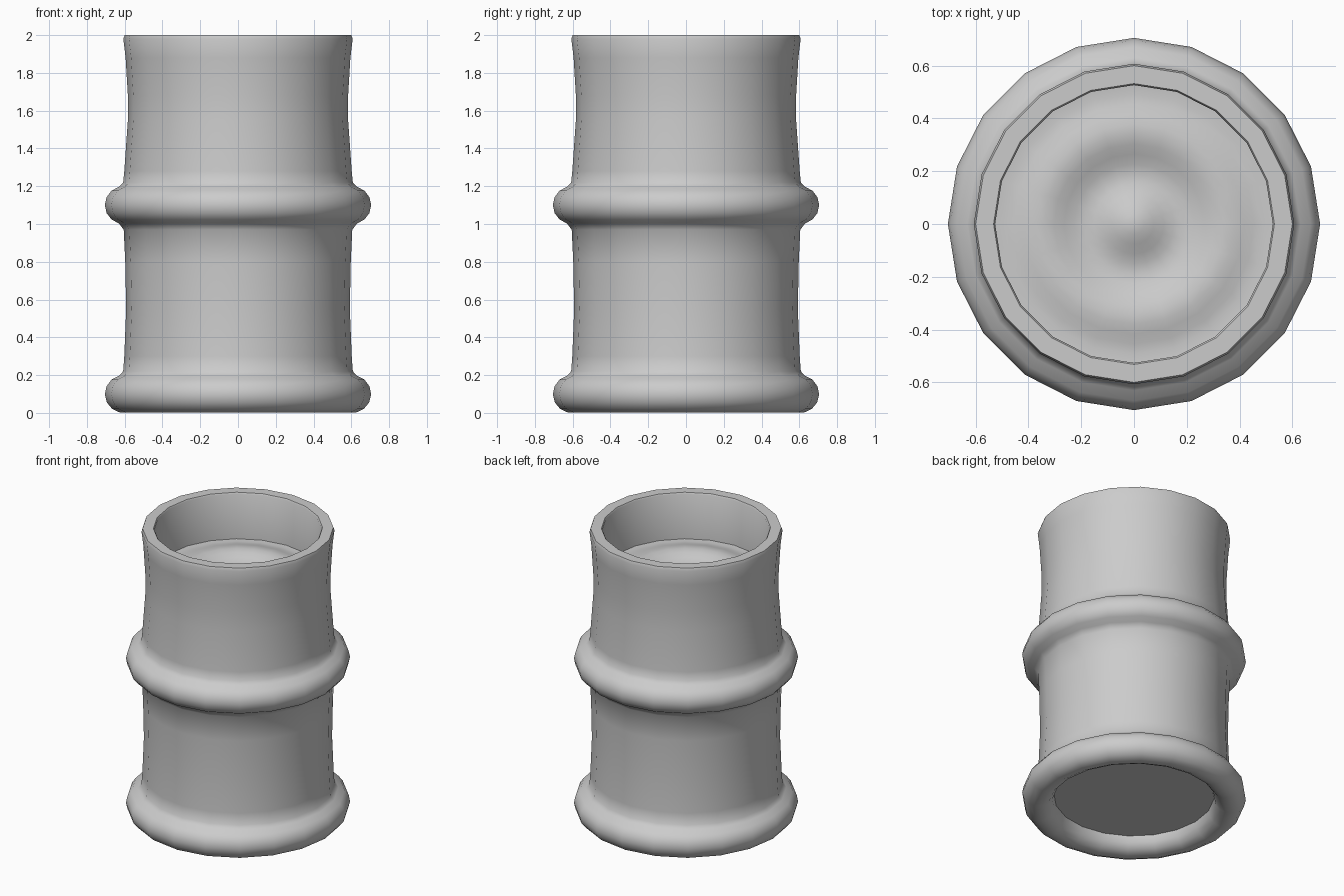
import bpy, bmesh, math

if "Cube" in bpy.data.objects:
    bpy.data.objects.remove(bpy.data.objects["Cube"])

SIDES = 20


def lathe(name, profile, angle=40):
    """Revolve (radius, z) points about z; radius 0 makes a pole."""
    bm = bmesh.new()
    rings = []
    for r, z in profile:
        if r == 0:
            rings.append([bm.verts.new((0, 0, z))] * SIDES)
        else:
            rings.append([bm.verts.new((r * math.cos(math.tau * i / SIDES),
                                        r * math.sin(math.tau * i / SIDES), z))
                          for i in range(SIDES)])
    for a, b in zip(rings, rings[1:]):
        for i in range(SIDES):
            j = (i + 1) % SIDES
            bm.faces.new(list(dict.fromkeys((a[i], a[j], b[j], b[i]))))
    mesh = bpy.data.meshes.new(name)
    bm.to_mesh(mesh)
    bm.free()
    obj = bpy.data.objects.new(name, mesh)
    bpy.context.collection.objects.link(obj)
    bpy.ops.object.select_all(action='DESELECT')
    obj.select_set(True)
    bpy.context.view_layer.objects.active = obj
    bpy.ops.object.shade_smooth_by_angle(angle=math.radians(angle))
    return obj


def hoop(z, start, end, steps):
    """Rounded hoop section of tube radius 0.1 centred on radius 0.605."""
    return [(0.605 + 0.1 * math.cos(a), z + 0.1 * math.sin(a))
            for a in (math.radians(start + (end - start) * k / steps)
                      for k in range(steps + 1))]


# Barrel wall: base plate, foot hoop, waisted sides, middle hoop, rim, inside wall
barrel = [(0, 0.1)]
barrel += hoop(0.1, -180, 75, 10)
barrel += [(0.608, 0.22), (0.602, 0.3), (0.592, 0.55), (0.597, 0.8), (0.605, 0.97)]
barrel += hoop(1.1, -75, 75, 6)
barrel += [(0.608, 1.22), (0.602, 1.28), (0.583, 1.55), (0.583, 1.68), (0.595, 1.88),
           (0.607, 1.98), (0.6, 2.0), (0.532, 2.0), (0.526, 1.99), (0.526, 1.64)]
lathe("barrel_body", barrel)

# Rippled liquid surface: centre bump and one ring wave, fading at the wall
RINGS = 14
ripple = []
for k in range(RINGS, -1, -1):
    r = 0.53 * k / RINGS
    fade = 1 - (r / 0.53) ** 4
    ripple.append((r, 1.68 + 0.028 * fade * math.cos(math.tau * r / 0.37)))
lathe("liquid_surface", ripple, 60)
